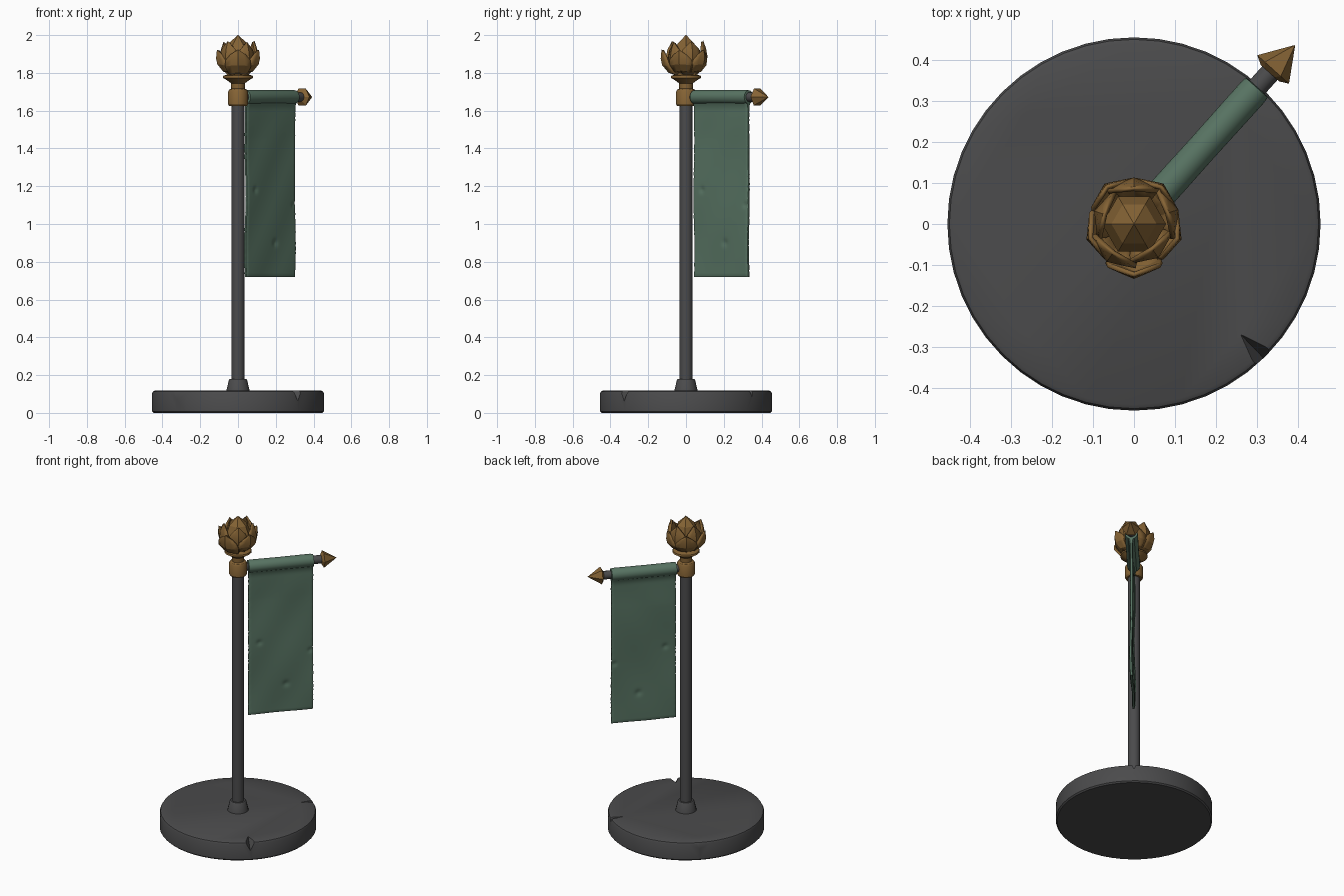
import bpy, bmesh, math, random
from mathutils import Matrix, Vector

if "Cube" in bpy.data.objects:
    bpy.data.objects.remove(bpy.data.objects["Cube"])

random.seed(4)
ARM = math.radians(48)          # direction of the side arm
ARM_Z = 1.672


def material(name, rgb):
    m = bpy.data.materials.new(name)
    m.diffuse_color = (*rgb, 1)
    m.use_nodes = True
    m.node_tree.nodes["Principled BSDF"].inputs["Base Color"].default_value = m.diffuse_color
    return m


IRON = material("dark iron", (0.07, 0.07, 0.072))
GOLD = material("aged gold", (0.235, 0.125, 0.035))
CLOTH = material("faded green cloth", (0.098, 0.175, 0.125))


def finish(bm, name, mat, smooth=None, matrix=None):
    if matrix:
        bm.transform(matrix)
    bmesh.ops.recalc_face_normals(bm, faces=bm.faces)
    me = bpy.data.meshes.new(name)
    bm.to_mesh(me)
    bm.free()
    if smooth:
        me.shade_smooth()
        me.set_sharp_from_angle(angle=math.radians(smooth))
    me.materials.append(mat)
    ob = bpy.data.objects.new(name, me)
    bpy.context.collection.objects.link(ob)
    return ob


def loft(rings):
    """Closed skin through rings of equal point count, capped at both ends."""
    bm = bmesh.new()
    vs = [[bm.verts.new(p) for p in r] for r in rings]
    n = len(rings[0])
    for a, b in zip(vs, vs[1:]):
        for i in range(n):
            j = (i + 1) % n
            bm.faces.new((a[i], a[j], b[j], b[i]))
    bm.faces.new(vs[0])
    bm.faces.new(vs[-1])
    return bm


def lathe(name, profile, sides, mat, smooth=35, matrix=None, turn=0.0):
    rings = [[(r * math.cos(turn + math.tau * i / sides),
               r * math.sin(turn + math.tau * i / sides), z)
              for i in range(sides)] for r, z in profile]
    return finish(loft(rings), name, mat, smooth, matrix)


# round stone-like foot with chipped rim
base = lathe("base", [(0.447, 0), (0.455, 0.008), (0.455, 0.103), (0.45, 0.113),
                      (0.44, 0.118)], 48, IRON)
chips = [(225, 0.05, 0.05), (314, 0.04, 0.04), (135, 0.03, 0.06), (50, 0.02, 0.08)]
for k, (ang, half, low) in enumerate(chips):
    bm = bmesh.new()
    for p in ((0.37, 0, 0.121), (0.52, half * 1.6, 0.14), (0.52, -half * 1.6, 0.14),
              (0.52, 0, low - 0.02), (0.40, 0, 0.14)):
        bm.verts.new(p)
    bmesh.ops.convex_hull(bm, input=bm.verts)
    cut = finish(bm, f"chip_cutter_{k}", IRON, None,
                 Matrix.Rotation(math.radians(ang), 4, 'Z'))
    cut.hide_render = True
    cut.hide_viewport = True
    mod = base.modifiers.new("chip", 'BOOLEAN')
    mod.object = cut
    mod.solver = 'EXACT'

# pole and its socket
lathe("pole_socket", [(0.063, 0.11), (0.060, 0.125), (0.048, 0.175), (0.044, 0.18)], 16, IRON)
lathe("pole", [(0.035, 0.15), (0.035, 1.65)], 16, IRON)

# gold cap, neck and flared ring
lathe("pole_cap", [(0.047, 1.625), (0.053, 1.635), (0.053, 1.70), (0.046, 1.712),
                   (0.036, 1.717), (0.037, 1.745), (0.06, 1.762), (0.08, 1.774),
                   (0.078, 1.785), (0.045, 1.795), (0.045, 1.81)], 16, GOLD, 30)

# flower finial: faceted bud with two rings of cupped petals
lathe("flower_bud", [(0.03, 1.79), (0.07, 1.83), (0.078, 1.89), (0.055, 1.95),
                     (0.002, 2.0)], 6, GOLD, None)


def petal(name, angle, rows):
    """rows: radius, height, half width; middle bulges out, edges wrap round."""
    bm = bmesh.new()
    grid = []
    for r, z, w in rows:
        grid.append([bm.verts.new((r - abs(s) * w * 0.45, s * w, z - abs(s) * 0.004))
                     for s in (-1, -0.5, 0, 0.5, 1)])
    for a, b in zip(grid, grid[1:]):
        for i in range(4):
            bm.faces.new((a[i], a[i + 1], b[i + 1], b[i]))
    bmesh.ops.remove_doubles(bm, verts=bm.verts, dist=0.001)
    ob = finish(bm, name, GOLD, 25, Matrix.Rotation(angle, 4, 'Z'))
    mod = ob.modifiers.new("thickness", 'SOLIDIFY')
    mod.thickness = 0.012
    mod.offset = -1


OUTER = [(0.04, 1.795, 0.02), (0.085, 1.81, 0.05), (0.115, 1.845, 0.066),
         (0.122, 1.875, 0.06), (0.12, 1.90, 0.036), (0.117, 1.925, 0)]
INNER = [(0.05, 1.80, 0.03), (0.092, 1.84, 0.058), (0.102, 1.885, 0.062),
         (0.095, 1.925, 0.042), (0.08, 1.967, 0)]
for k in range(5):
    a = math.radians(-90 + 72 * k)
    petal(f"outer_petal_{k}", a, OUTER)
    petal(f"inner_petal_{k}", a + math.radians(36), INNER)

# side arm: local z runs outward along the arm
along = (Matrix.Translation((0, 0, ARM_Z)) @ Matrix.Rotation(ARM, 4, 'Z')
         @ Matrix.Rotation(math.pi / 2, 4, 'Y'))
lathe("arm", [(0.025, 0.03), (0.025, 0.515)], 12, IRON, 35, along)
lathe("arm_spike", [(0.03, 0.495), (0.052, 0.507), (0.001, 0.586)], 6, GOLD, None, along, 0.5)
lathe("banner_sleeve", [(0.027, 0.058), (0.036, 0.06), (0.038, 0.075), (0.037, 0.25),
                        (0.038, 0.43), (0.036, 0.447), (0.027, 0.449)],
      20, CLOTH, 50, along)

# hanging cloth: thin slab, slightly wavy, with worn dents
DENTS = [(0.285, 0.90, 0.024), (0.125, 1.18, 0.02), (0.43, 1.10, 0.018)]
NT, NZ = 40, 90
rings = []
for j in range(NZ + 1):
    z = 0.72 + (1.655 - 0.72) * j / NZ
    lo = 0.06 + random.uniform(0, 0.003)
    hi = 0.448 - random.uniform(0, 0.003)
    front, back = [], []
    for i in range(NT + 1):
        t = lo + (hi - lo) * i / NT
        h = 0.009 + 0.016 * max(0, (z - 1.60) / 0.055) ** 2
        if i in (0, NT) or j in (0, NZ):
            h *= 0.6
        for dt, dz, dr in DENTS:
            d = math.hypot(t - dt, z - dz) / dr
            h -= 0.0075 * math.exp(-d * d * 2)
        wave = 0.003 * math.sin(9 * z + 6 * t) + 0.0015 * math.sin(23 * t - 14 * z)
        wave *= min(1, (1.655 - z) * 5)
        front.append((t, wave - h, z))
        back.append((t, wave + h, z))
    rings.append(front + back[::-1])
finish(loft(rings), "banner_cloth", CLOTH, 50, Matrix.Rotation(ARM, 4, 'Z'))
